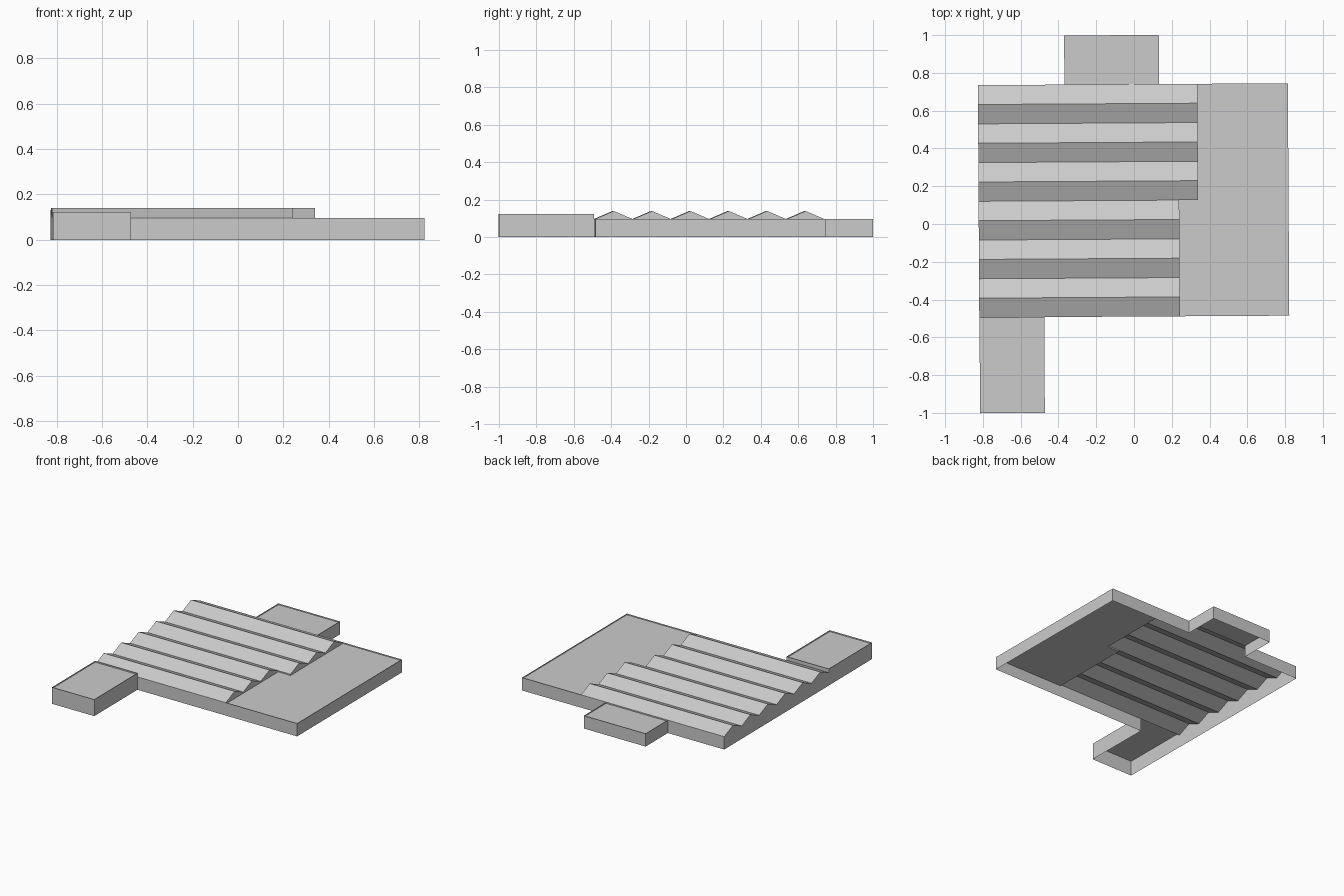
import bpy, bmesh

if "Cube" in bpy.data.objects:
    bpy.data.objects.remove(bpy.data.objects["Cube"])

WALL, ROOF, PEAK = 0.095, 0.086, 0.139   # wall top, recessed roof, ridge height
TALL, TALL_ROOF = 0.122, 0.112           # front annex
X0, X1, XA, XB = -0.822, 0.819, 0.24, 0.34
Y0, Y1, N = -0.49, 0.74, 6
STEP = (Y1 - Y0) / N
YM = Y0 + 3 * STEP
SKEW = 0.006                             # slight turn of the whole plan


def pt(x, y, z):
    return (x - SKEW * y, y + SKEW * x, z)


def build(name, faces):
    bm = bmesh.new()
    for f in faces:
        bm.faces.new([bm.verts.new(pt(*p)) for p in f])
    bmesh.ops.remove_doubles(bm, verts=bm.verts, dist=1e-5)
    me = bpy.data.meshes.new(name)
    bm.to_mesh(me)
    bm.free()
    ob = bpy.data.objects.new(name, me)
    bpy.context.collection.objects.link(ob)
    return ob


def wall(a, b, z0, z1):
    """Vertical panel facing right of the direction a to b."""
    return [(*a, z0), (*b, z0), (*b, z1), (*a, z1)]


def flat(points, z):
    return [(*p, z) for p in points]


# Annex footprints
FX0, FX1, FY = -0.821, -0.478, -0.997
BX0, BX1, BY = -0.364, 0.137, 1.0

# Main hall outer walls, left open where the annexes join
build("hall_walls", [
    wall((FX1, Y0), (X1, Y0), 0, WALL),
    wall((X1, Y0), (X1, Y1), 0, WALL),
    wall((X1, Y1), (BX1, Y1), 0, WALL),
    wall((BX1, Y1), (BX0, Y1), ROOF, WALL),
    wall((BX0, Y1), (X0, Y1), 0, WALL),
    wall((X0, Y1), (X0, Y0), 0, WALL),
])

# Flat recessed roof beside the ridged roof
build("flat_roof", [flat([(XA, Y0), (X1, Y0), (X1, YM), (XA, YM)], ROOF),
                    flat([(XB, YM), (X1, YM), (X1, Y1), (XB, Y1)], ROOF)])

# Ridged roof with gable ends; the rear three ridges are longer
ridges = [wall((XA, YM), (XB, YM), ROOF, WALL)]
for i in range(N):
    y, xr = Y0 + i * STEP, (XA if i < 3 else XB)
    m, e = y + STEP / 2, y + STEP
    ridges += [
        [(X0, y, WALL), (xr, y, WALL), (xr, m, PEAK), (X0, m, PEAK)],
        [(X0, m, PEAK), (xr, m, PEAK), (xr, e, WALL), (X0, e, WALL)],
        [(X0, e, WALL), (X0, y, WALL), (X0, m, PEAK)],
        [(xr, y, WALL), (xr, e, WALL), (xr, m, PEAK)],
        wall((xr, y), (xr, e), ROOF, WALL),
    ]
build("ridged_roof", ridges)

# Front annex, taller than the hall
a, b, c, d = (FX0, FY), (FX1, FY), (FX1, Y0), (FX0, Y0)
build("front_annex", [
    wall(a, b, 0, TALL), wall(b, c, 0, TALL), wall(d, a, 0, TALL),
    wall(c, d, WALL, TALL), flat([a, b, c, d], TALL_ROOF),
])

# Back annex
a, b, c, d = (BX0, Y1), (BX1, Y1), (BX1, BY), (BX0, BY)
build("back_annex", [
    wall(b, c, 0, WALL), wall(c, d, 0, WALL), wall(d, a, 0, WALL),
    flat([a, b, c, d], ROOF),
])
